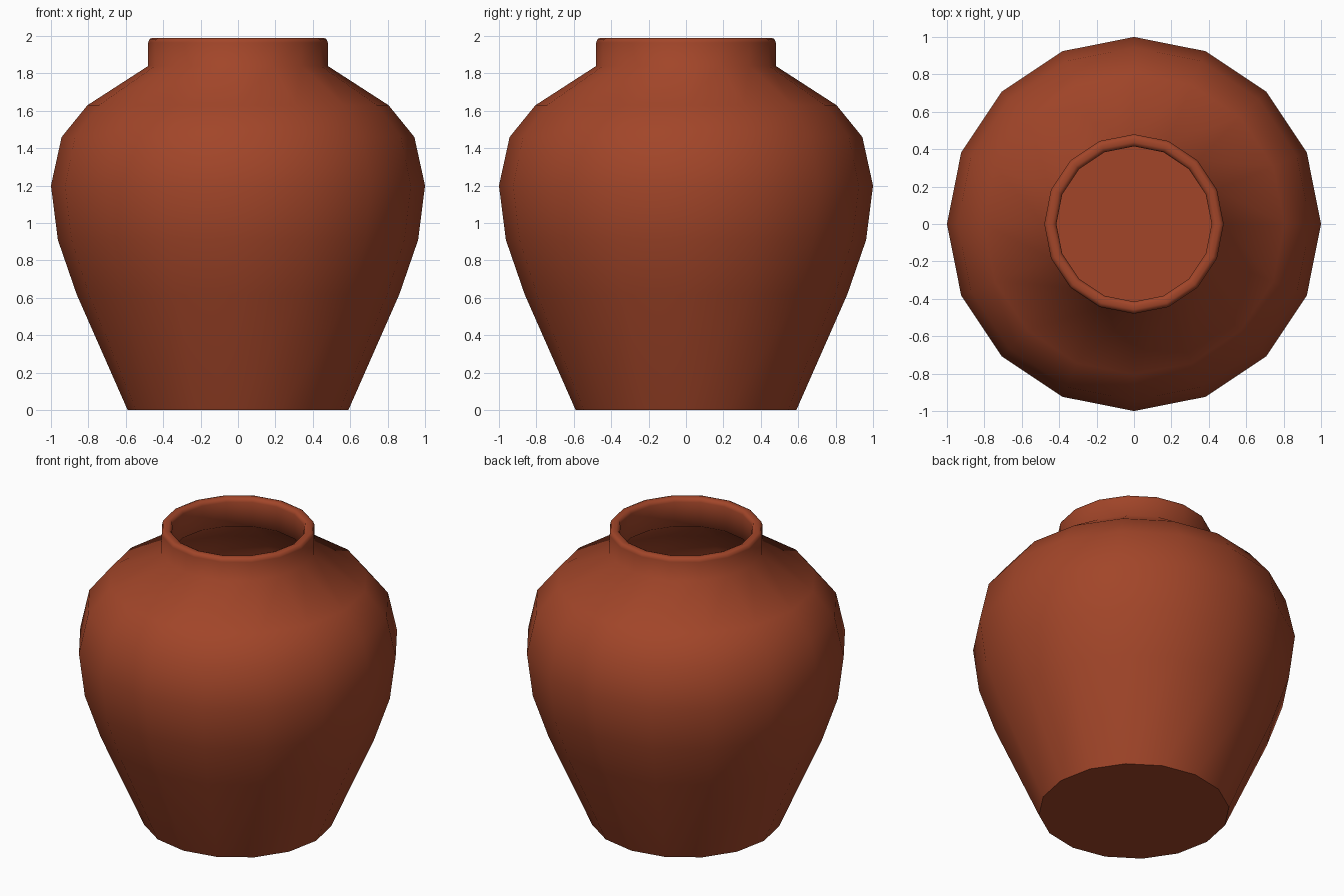
import bpy, bmesh, math

if "Cube" in bpy.data.objects:
    bpy.data.objects.remove(bpy.data.objects["Cube"])

SIDES = 16

# Clay colour
clay = bpy.data.materials.new("terracotta")
clay.diffuse_color = (0.36, 0.060, 0.022, 1)
clay.use_nodes = True
clay.node_tree.nodes["Principled BSDF"].inputs["Base Color"].default_value = clay.diffuse_color

# Profile (radius, height): outer wall upwards, rim, then inner wall down to the floor
profile = [
    (0.59, 0.0), (0.863, 0.62), (0.963, 0.91), (1.0, 1.2), (0.943, 1.46),
    (0.805, 1.63), (0.48, 1.84), (0.48, 1.965), (0.473, 1.984), (0.458, 1.99),
    (0.437, 1.99), (0.422, 1.984), (0.415, 1.965), (0.415, 1.80),
    (0.77, 1.57), (0.885, 1.43), (0.935, 1.2), (0.90, 0.92), (0.80, 0.64),
    (0.55, 0.06),
]

# Lathe the profile into one closed pot
bm = bmesh.new()
rings = []
for r, z in profile:
    rings.append([bm.verts.new((r * math.cos(math.tau * i / SIDES),
                                r * math.sin(math.tau * i / SIDES), z))
                  for i in range(SIDES)])
for a, b in zip(rings, rings[1:]):
    for i in range(SIDES):
        j = (i + 1) % SIDES
        bm.faces.new((a[i], a[j], b[j], b[i]))
bm.faces.new(rings[0][::-1])   # underside
bm.faces.new(rings[-1])        # inside floor
bmesh.ops.recalc_face_normals(bm, faces=bm.faces)

mesh = bpy.data.meshes.new("pot")
bm.to_mesh(mesh)
bm.free()
mesh.materials.append(clay)
pot = bpy.data.objects.new("pot", mesh)
bpy.context.collection.objects.link(pot)

# Smooth walls, crisp base edge
bpy.context.view_layer.objects.active = pot
pot.select_set(True)
bpy.ops.object.shade_smooth_by_angle(angle=math.radians(60))
